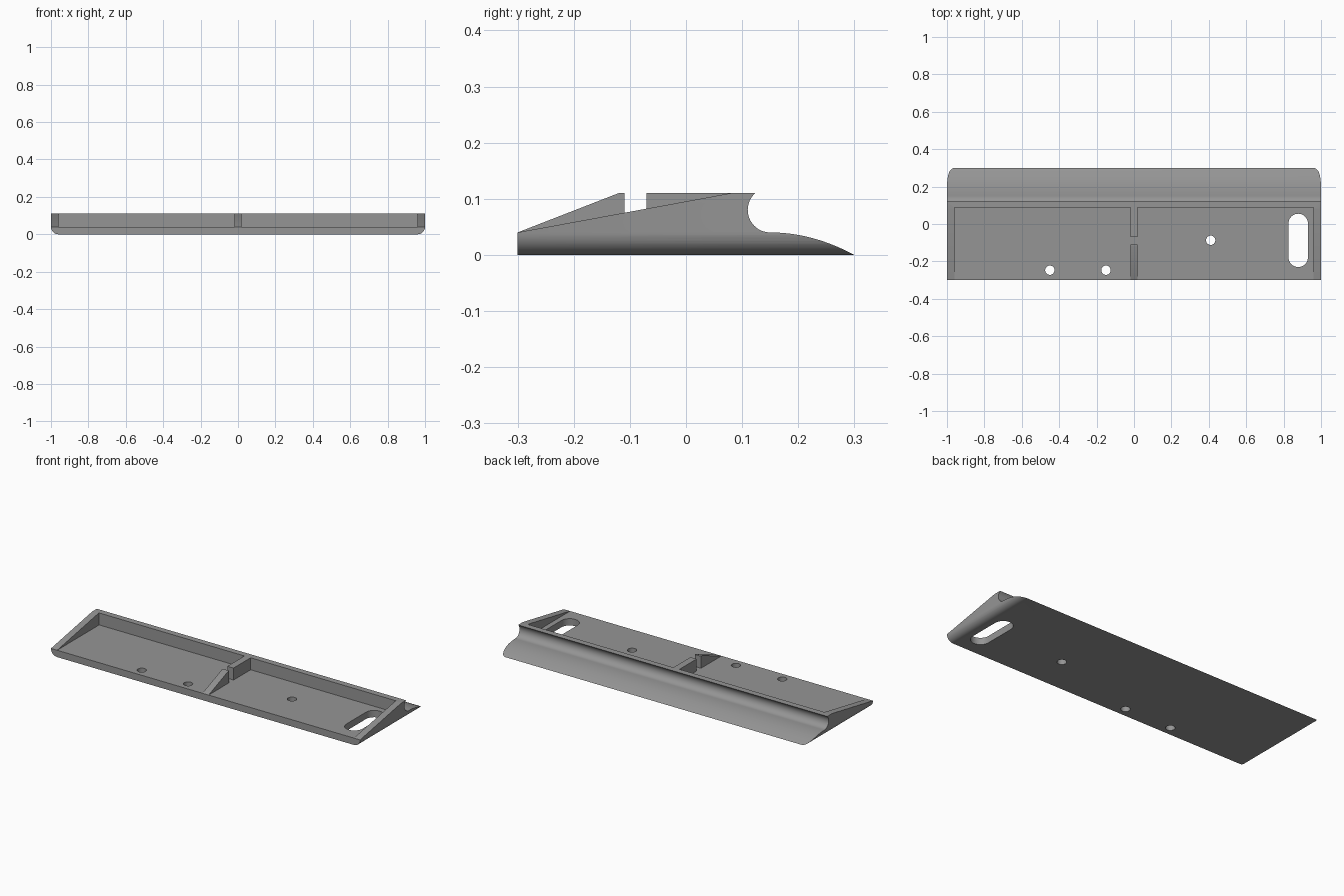
import bpy, bmesh, math

if "Cube" in bpy.data.objects:
    bpy.data.objects.remove(bpy.data.objects["Cube"])

grey = bpy.data.materials.new("mid_grey")
grey.diffuse_color = (0.3, 0.3, 0.3, 1)
grey.use_nodes = True
grey.node_tree.nodes["Principled BSDF"].inputs["Base Color"].default_value = grey.diffuse_color


def prism(name, pts, axis, a, b):
    """Extrude a 2D outline along an axis: x takes (y,z), y takes (x,z), z takes (x,y)."""
    bm = bmesh.new()
    i = "xyz".index(axis)

    def place(p, d):
        c = list(p)
        c.insert(i, d)
        return bm.verts.new(c)
    lo = [place(p, a) for p in pts]
    hi = [place(p, b) for p in pts]
    bm.faces.new(lo)
    bm.faces.new(hi[::-1])
    for k in range(len(pts)):
        j = (k + 1) % len(pts)
        bm.faces.new((lo[k], hi[k], hi[j], lo[j]))
    bmesh.ops.recalc_face_normals(bm, faces=bm.faces)
    me = bpy.data.meshes.new(name)
    bm.to_mesh(me)
    bm.free()
    me.materials.append(grey)
    ob = bpy.data.objects.new(name, me)
    bpy.context.collection.objects.link(ob)
    return ob


def arc(cx, cy, r, start, end, n):
    return [(cx + r * math.cos(math.radians(start + (end - start) * k / n)),
             cy + r * math.sin(math.radians(start + (end - start) * k / n)))
            for k in range(n + 1)]


def combine(ob, tool, operation):
    """Apply a boolean and discard the tool."""
    mod = ob.modifiers.new(tool.name, 'BOOLEAN')
    mod.operation, mod.object, mod.solver = operation, tool, 'EXACT'
    bpy.context.view_layer.objects.active = ob
    bpy.ops.object.modifier_apply(modifier=mod.name)
    bpy.data.objects.remove(tool)


# Side profile: sloped ends, flat top, hollow groove and curved tail
top_angle = 180 - math.degrees(math.asin(0.75))
tail = [(0.15 + 0.15 * t / 10, 0.04 - 0.04 * (t / 10) ** 2) for t in range(1, 11)]
profile = [(-0.3, 0), (-0.3, 0.04), (0.08, 0.11)]
profile += arc(0.15, 0.08, 0.04, top_angle, 270, 18) + tail
tray = prism("tray", profile, "x", -1, 1)

# Round the lower long corners at both ends
section = arc(-0.96, 0.04, 0.04, 180, 270, 12) + arc(0.96, 0.04, 0.04, 270, 360, 12)
section += [(1, 0.2), (-1, 0.2)]
combine(tray, prism("rounding", section, "y", -0.4, 0.4), 'INTERSECT')

# Open pocket between the end walls and the back wall
pocket = [(-0.96, -0.4), (0.96, -0.4), (0.96, 0.088), (-0.96, 0.088)]
combine(tray, prism("pocket", pocket, "z", 0.04, 0.3), 'DIFFERENCE')

# Centre rib in two pieces with a gap
front_rib = [(-0.3, 0.03), (-0.3, 0.04), (-0.12, 0.11), (-0.11, 0.11), (-0.11, 0.03)]
back_rib = [(-0.07, 0.03), (-0.07, 0.11), (0.1, 0.11), (0.1, 0.03)]
combine(tray, prism("front_rib", front_rib, "x", -0.02, 0.02), 'UNION')
combine(tray, prism("back_rib", back_rib, "x", -0.02, 0.02), 'UNION')

# Screw holes and long slot
for x, y in ((-0.45, -0.247), (-0.15, -0.247), (0.41, -0.087)):
    combine(tray, prism("hole", arc(x, y, 0.025, 0, 345, 23), "z", -0.1, 0.07), 'DIFFERENCE')
slot = arc(0.878, 0.003, 0.052, 0, 180, 16) + arc(0.878, -0.178, 0.052, 180, 360, 16)
combine(tray, prism("slot", slot, "z", -0.1, 0.2), 'DIFFERENCE')

bpy.ops.object.select_all(action='DESELECT')
tray.select_set(True)
bpy.context.view_layer.objects.active = tray
bpy.ops.object.shade_smooth_by_angle(angle=math.radians(30))
